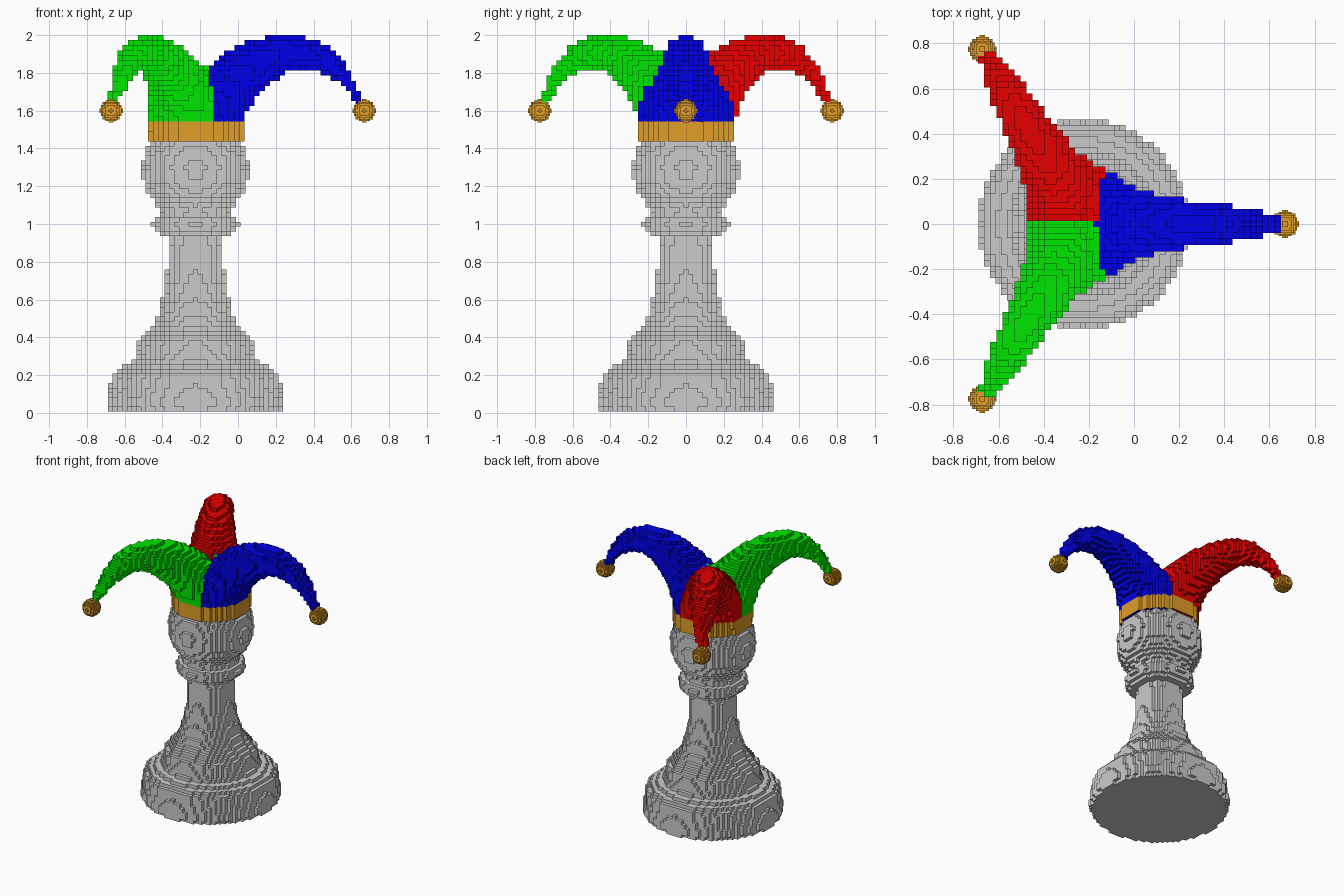
import bpy, bmesh, math
from mathutils import Vector

if "Cube" in bpy.data.objects:
    bpy.data.objects.remove(bpy.data.objects["Cube"])

CX = -0.225  # pawn axis
SIDES = 48


def material(name, rgb):
    m = bpy.data.materials.new(name)
    m.diffuse_color = (*rgb, 1)
    m.use_nodes = True
    m.node_tree.nodes["Principled BSDF"].inputs["Base Color"].default_value = m.diffuse_color
    return m


gold = material("gold", (0.75, 0.34, 0.02))
blue = material("blue", (0.0, 0.0, 0.8))
red = material("red", (0.8, 0.0, 0.0))
green = material("green", (0.0, 0.8, 0.0))


def loft(name, rings):
    """Skin a list of equal-length rings and cap the ends."""
    bm = bmesh.new()
    loops = [[bm.verts.new(p) for p in r] for r in rings]
    for a, b in zip(loops, loops[1:]):
        for i in range(len(a)):
            j = (i + 1) % len(a)
            bm.faces.new((a[i], a[j], b[j], b[i]))
    bm.faces.new(loops[0][::-1])
    bm.faces.new(loops[-1])
    bmesh.ops.recalc_face_normals(bm, faces=bm.faces)
    me = bpy.data.meshes.new(name)
    bm.to_mesh(me)
    bm.free()
    ob = bpy.data.objects.new(name, me)
    bpy.context.collection.objects.link(ob)
    return ob


def lathe(name, profile):
    ang = [math.tau * i / SIDES for i in range(SIDES)]
    return loft(name, [[(CX + r * math.cos(a), r * math.sin(a), z) for a in ang]
                       for r, z in profile])


def blocky(ob, depth, fuse=0.0):
    """Turn a part into stepped blocks, first fusing overlapping shells if asked."""
    bpy.ops.object.select_all(action='DESELECT')
    ob.select_set(True)
    bpy.context.view_layer.objects.active = ob
    if fuse:
        m = ob.modifiers.new("fuse", 'REMESH')
        m.mode, m.voxel_size = 'VOXEL', fuse
        bpy.ops.object.modifier_apply(modifier=m.name)
    m = ob.modifiers.new("blocks", 'REMESH')
    m.mode, m.octree_depth, m.scale = 'BLOCKS', depth, 0.9
    m.use_remove_disconnected = False
    bpy.ops.object.modifier_apply(modifier=m.name)
    bpy.ops.object.shade_flat()


# Turned pawn body: base, stem, collar and round head
head = [(0.282 * math.cos(math.radians(d)), 1.295 + 0.282 * math.sin(math.radians(d)))
        for d in range(-46, 31, 9)]
body = lathe("pawn_body", [
    (0.445, 0), (0.464, 0.03), (0.464, 0.08), (0.452, 0.14), (0.45, 0.19),
    (0.425, 0.22), (0.375, 0.25), (0.345, 0.255), (0.32, 0.29), (0.305, 0.37),
    (0.275, 0.405), (0.235, 0.45), (0.2, 0.52), (0.175, 0.6), (0.157, 0.7),
    (0.148, 0.8), (0.145, 0.94), (0.19, 0.94), (0.222, 0.965), (0.23, 1.0),
    (0.222, 1.03), (0.19, 1.045), (0.18, 1.07)] + head + [(0.24, 1.445)])
blocky(body, 6)

# Horn sections: upper point (t, z), lower point (t, z), half width
SECTIONS = [
    (0, 1.50, 0.25, 1.50, 0.216), (0, 1.55, 0.25, 1.55, 0.216),
    (0.0, 1.70, 0.275, 1.60, 0.205), (0.04, 1.82, 0.33, 1.675, 0.17),
    (0.15, 1.90, 0.40, 1.745, 0.14), (0.28, 1.965, 0.46, 1.79, 0.12),
    (0.42, 2.0, 0.51, 1.815, 0.105), (0.57, 1.995, 0.575, 1.825, 0.095),
    (0.70, 1.94, 0.645, 1.81, 0.08), (0.79, 1.85, 0.735, 1.765, 0.06),
    (0.85, 1.74, 0.805, 1.70, 0.045), (0.895, 1.62, 0.857, 1.62, 0.022)]


def horn_and_bell(name, deg):
    a = math.radians(deg)
    out = Vector((math.cos(a), math.sin(a), 0))
    side = Vector((-math.sin(a), math.cos(a), 0))
    axis = Vector((CX, 0, 0))
    rings = []
    for t0, z0, t1, z1, w in SECTIONS:
        up = axis + out * t0 + Vector((0, 0, z0))
        low = axis + out * t1 + Vector((0, 0, z1))
        mid, half = (up + low) / 2, (low - up) / 2
        rings.append([mid + half * math.cos(k * math.tau / 24)
                      + side * w * math.sin(k * math.tau / 24) for k in range(24)])
    # Bell on the tip
    bpy.ops.mesh.primitive_uv_sphere_add(segments=24, ring_count=14, radius=0.06,
                                         location=axis + out * 0.894 + Vector((0, 0, 1.6)))
    bell = bpy.context.object
    bell.name = name + "_bell"
    blocky(bell, 4)
    bell.data.materials.clear()
    bell.data.materials.append(gold)
    return loft(name + "_horn", rings)


# Hat: band and three horns fused into one blocky shell
hat = lathe("jester_hat", [(0.26, 1.437), (0.26, 1.55)])
horns = [horn_and_bell(n, d) for n, d in (("blue", 0), ("red", 120), ("green", 240))]
bpy.ops.object.select_all(action='DESELECT')
for ob in horns + [hat]:
    ob.select_set(True)
bpy.context.view_layer.objects.active = hat
bpy.ops.object.join()
blocky(hat, 6, fuse=0.01)

# Colour the hat by region: band, right horn, back horn, front horn
hat.data.materials.clear()
for m in (gold, blue, red, green):
    hat.data.materials.append(m)
for f in hat.data.polygons:
    x, y, z = f.center
    if z < 1.55 and f.normal.z > -0.5:
        f.material_index = 0
    elif x > -0.17 + 0.15 * abs(y):
        f.material_index = 1
    else:
        f.material_index = 2 if y > 0 else 3
